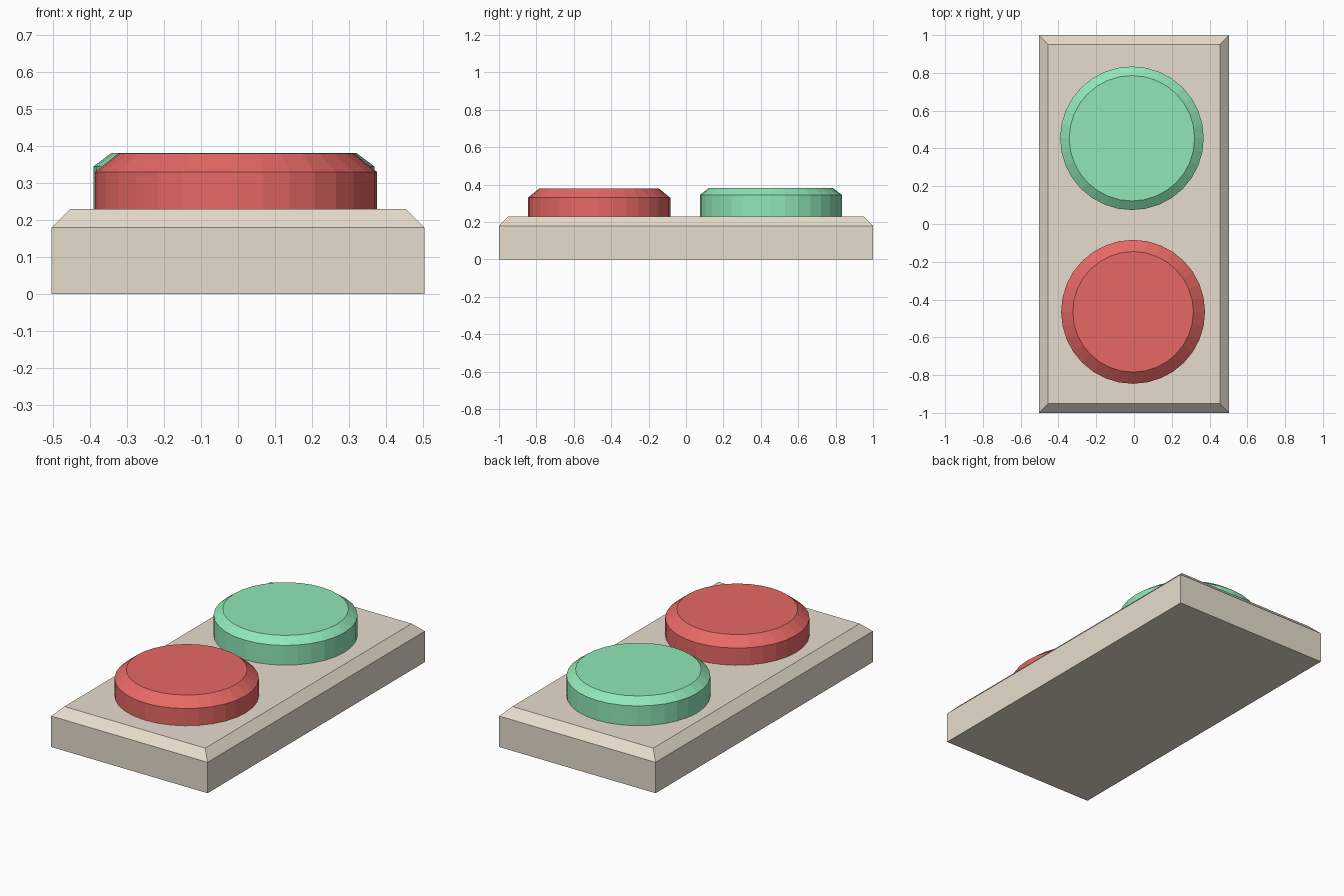
import bpy, bmesh
from mathutils import Matrix

if "Cube" in bpy.data.objects:
    bpy.data.objects.remove(bpy.data.objects["Cube"])


def finish(bm, name, color):
    bmesh.ops.recalc_face_normals(bm, faces=bm.faces)
    mesh = bpy.data.meshes.new(name)
    bm.to_mesh(mesh)
    bm.free()
    mat = bpy.data.materials.new(name + "_paint")
    mat.diffuse_color = (*color, 1)
    mat.use_nodes = True
    mat.node_tree.nodes["Principled BSDF"].inputs["Base Color"].default_value = mat.diffuse_color
    mesh.materials.append(mat)
    obj = bpy.data.objects.new(name, mesh)
    bpy.context.collection.objects.link(obj)


def chamfered_top(bm, z_mid, z_top, scale_x, scale_y):
    """Extrude the top face up and scale it in to form a chamfer."""
    bm.normal_update()
    top = max(bm.faces, key=lambda f: f.calc_center_median().z)
    center = top.calc_center_median()
    face = bmesh.ops.extrude_discrete_faces(bm, faces=[top])["faces"][0]
    bmesh.ops.scale(bm, vec=(scale_x, scale_y, 1), verts=face.verts,
                    space=Matrix.Translation(-center))
    bmesh.ops.translate(bm, vec=(0, 0, z_top - z_mid), verts=face.verts)


def base(name, half_x, half_y, z_mid, z_top, inset, color):
    bm = bmesh.new()
    bmesh.ops.create_cube(bm, size=1, matrix=Matrix.Translation((0, 0, z_mid / 2))
                          @ Matrix.Diagonal((2 * half_x, 2 * half_y, z_mid, 1)))
    chamfered_top(bm, z_mid, z_top, 1 - inset / half_x, 1 - inset / half_y)
    finish(bm, name, color)


def button(name, x, y, radius, top_radius, z_mid, z_top, color, z_low=0.23):
    bm = bmesh.new()
    bmesh.ops.create_cone(bm, cap_ends=True, segments=32, radius1=radius,
                          radius2=radius, depth=z_mid - z_low,
                          matrix=Matrix.Translation((x, y, (z_low + z_mid) / 2)))
    s = top_radius / radius
    chamfered_top(bm, z_mid, z_top, s, s)
    finish(bm, name, color)


# Tan base plate with chamfered upper rim
base("base_plate", 0.504, 1.0, 0.18, 0.23, 0.05, (0.8, 0.72, 0.61))
# Round push buttons
button("red_button", -0.005, -0.465, 0.381, 0.319, 0.33, 0.38, (0.8, 0.14, 0.13))
button("green_button", -0.011, 0.454, 0.380, 0.332, 0.345, 0.381, (0.28, 0.8, 0.48))
